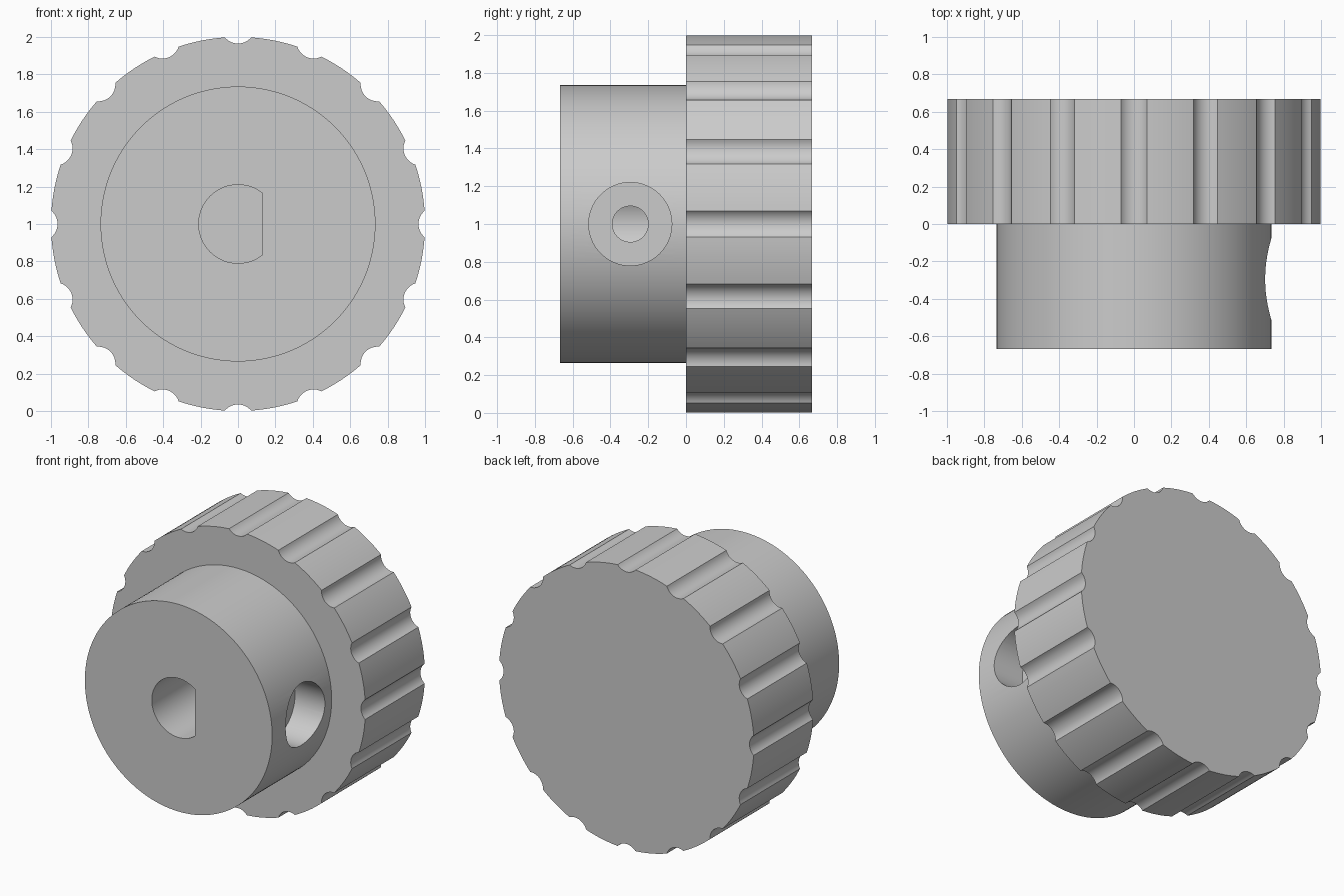
import bpy, bmesh, math
from mathutils import Matrix, Vector

cube = bpy.data.objects.get("Cube")
if cube:
    bpy.data.objects.remove(cube, do_unlink=True)

GREY = (0.6, 0.6, 0.6, 1.0)
mat = bpy.data.materials.new("plain_grey")
mat.use_nodes = True
mat.diffuse_color = GREY
bsdf = mat.node_tree.nodes["Principled BSDF"]
bsdf.inputs["Base Color"].default_value = GREY

AXIS = Vector((0, 0, 1))     # centre of the knob axis, which runs along y


def arc(cx, cz, r, a0, a1, n):
    """Points along an arc, both ends included."""
    return [(cx + r * math.cos(a0 + (a1 - a0) * i / n),
             cz + r * math.sin(a0 + (a1 - a0) * i / n)) for i in range(n + 1)]


def prism(name, points, y0, y1):
    """Extrude a closed x-z outline along y, around the knob axis."""
    bm = bmesh.new()
    face = bm.faces.new([bm.verts.new((x, y0, z + AXIS.z)) for x, z in points])
    ext = bmesh.ops.extrude_face_region(bm, geom=[face])
    verts = [v for v in ext["geom"] if isinstance(v, bmesh.types.BMVert)]
    bmesh.ops.translate(bm, verts=verts, vec=(0, y1 - y0, 0))
    bmesh.ops.recalc_face_normals(bm, faces=bm.faces)
    mesh = bpy.data.meshes.new(name)
    bm.to_mesh(mesh)
    bm.free()
    mesh.materials.append(mat)
    obj = bpy.data.objects.new(name, mesh)
    bpy.context.collection.objects.link(obj)
    return obj


def activate(obj):
    bpy.ops.object.select_all(action="DESELECT")
    obj.select_set(True)
    bpy.context.view_layer.objects.active = obj


def cut(target, cutter):
    """Subtract the cutter and remove it."""
    cutter.hide_render = True
    mod = target.modifiers.new("cut", "BOOLEAN")
    mod.operation = "DIFFERENCE"
    mod.solver = "EXACT"
    mod.object = cutter
    activate(target)
    bpy.ops.object.modifier_apply(modifier=mod.name)
    bpy.data.objects.remove(cutter, do_unlink=True)


def side_drill(name, r, x0, x1, y):
    """Round cutter along x, at the height of the axis."""
    obj = prism(name, arc(0, 0, r, 0, math.tau, 64)[:-1], x0, x1)
    turn = Matrix.Rotation(-math.pi / 2, 4, "Z")
    obj.data.transform(Matrix.Translation((0, y, 0)) @ turn)
    return obj


# Fluted grip: rim arcs alternating with shallow round grooves
FLUTES, HALF, DEPTH = 16, 0.07, 0.035
edge = math.asin(HALF)
sag = math.cos(edge) - (1 - DEPTH)
groove_r = (HALF ** 2 + sag ** 2) / (2 * sag)
groove_c = 1 - DEPTH + groove_r
half_sweep = math.asin(HALF / groove_r)
step = math.tau / FLUTES
outline = []
for i in range(FLUTES):
    a = i * step
    outline += arc(groove_c * math.cos(a), groove_c * math.sin(a), groove_r,
                   a + math.pi + half_sweep, a + math.pi - half_sweep, 12)
    outline += arc(0, 0, 1, a + edge, a + step - edge, 8)[1:-1]
grip = prism("fluted_grip", outline, 0, 0.667)

# Hub with a D-shaped shaft bore
hub = prism("hub", arc(0, 0, 0.735, 0, math.tau, 144)[:-1], -0.667, 0)
flat = math.acos(0.13 / 0.21)
cut(hub, prism("bore_cutter", arc(0, 0, 0.21, flat, math.tau - flat, 56), -0.8, 0.1))

# Counterbored set screw hole on the left side
cut(hub, side_drill("counterbore_cutter", 0.22, 0.5, 0.9, -0.295))
cut(hub, side_drill("screw_hole_cutter", 0.095, 0.05, 0.6, -0.295))

for obj in (grip, hub):
    activate(obj)
    bpy.ops.object.shade_smooth_by_angle(angle=math.radians(30))
